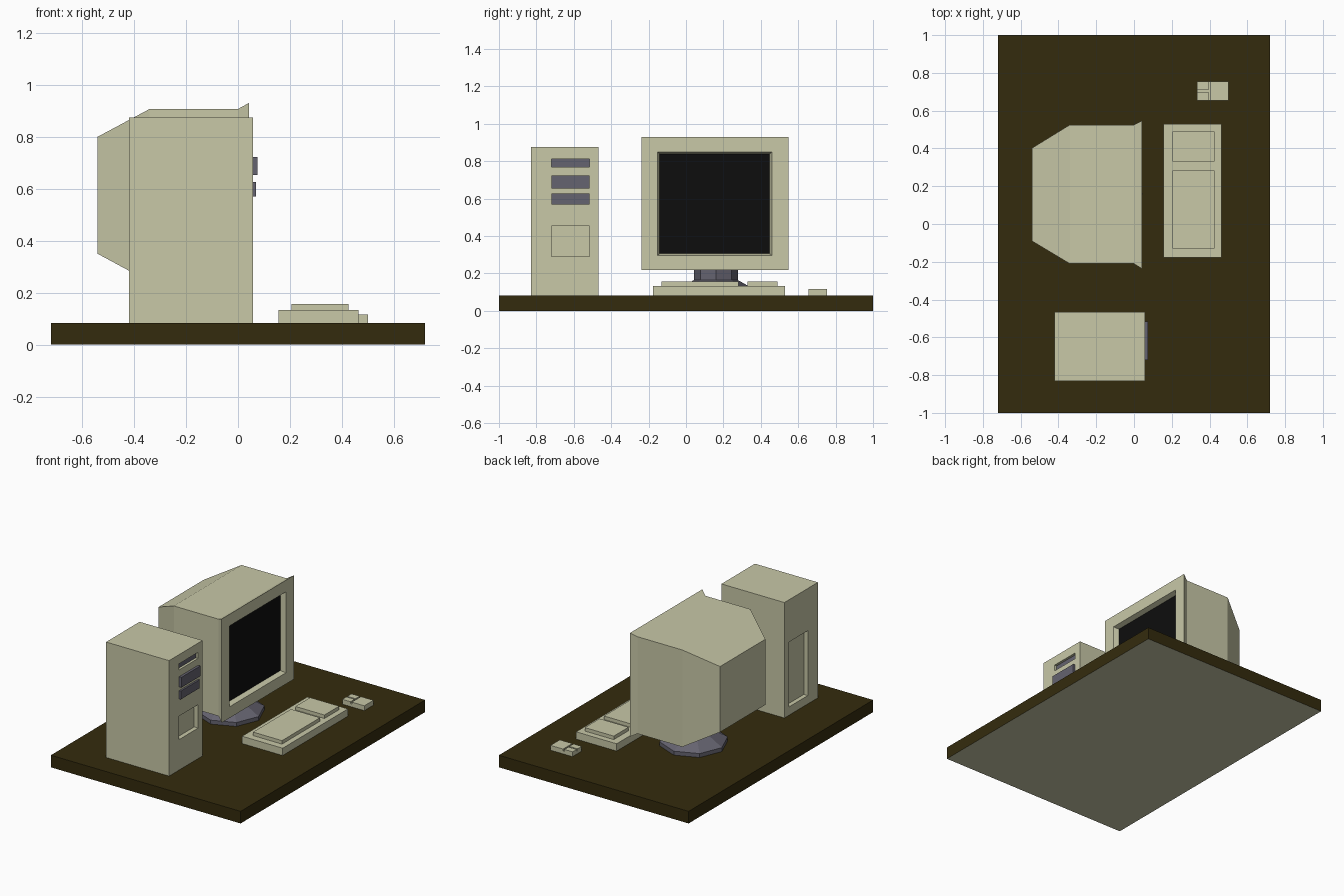
import bpy, bmesh, math
from mathutils import Vector

if "Cube" in bpy.data.objects:
    bpy.data.objects.remove(bpy.data.objects["Cube"])


def material(name, rgb):
    m = bpy.data.materials.new(name)
    m.diffuse_color = (*rgb, 1)
    m.use_nodes = True
    m.node_tree.nodes["Principled BSDF"].inputs["Base Color"].default_value = m.diffuse_color
    return m


BEIGE = material("beige_plastic", (0.58, 0.58, 0.39))
WOOD = material("dark_wood", (0.034, 0.024, 0.004))
SLATE = material("slate_plastic", (0.13, 0.125, 0.16))
BLACK = material("black_glass", (0.004, 0.004, 0.004))


def finish(name, bm, mat):
    bmesh.ops.recalc_face_normals(bm, faces=bm.faces)
    mesh = bpy.data.meshes.new(name)
    bm.to_mesh(mesh)
    bm.free()
    mesh.materials.append(mat)
    ob = bpy.data.objects.new(name, mesh)
    bpy.context.collection.objects.link(ob)
    return ob


def box(name, x, y, z, mat=BEIGE):
    bm = bmesh.new()
    bmesh.ops.create_cube(bm, size=1)
    for v in bm.verts:
        v.co = Vector([(r[0] + r[1]) / 2 + c * (r[1] - r[0])
                       for r, c in zip((x, y, z), v.co)])
    return finish(name, bm, mat)


def loft(name, rings, mat):
    """Join equal-length rings of points with quads and cap both ends."""
    bm = bmesh.new()
    vs = [[bm.verts.new(p) for p in r] for r in rings]
    n = len(rings[0])
    for a, b in zip(vs, vs[1:]):
        for i in range(n):
            j = (i + 1) % n
            bm.faces.new((a[i], a[j], b[j], b[i]))
    bm.faces.new(vs[0])
    bm.faces.new(vs[-1])
    return finish(name, bm, mat)


def carve(target, name, x, y, z):
    cutter = box(name, x, y, z)
    cutter.hide_render = True
    cutter.display_type = 'WIRE'
    mod = target.modifiers.new(name, 'BOOLEAN')
    mod.object = cutter
    mod.operation = 'DIFFERENCE'
    mod.solver = 'EXACT'


T = 0.083  # table top height

# Table slab, with a pale underside
table = box("table_top", (-0.72, 0.72), (-1, 1), (0, T), WOOD)
table.data.materials.append(BEIGE)
for p in table.data.polygons:
    if p.normal.z < -0.9:
        p.material_index = 1

# Computer tower with recessed front bay, drive slot and rear panel
BAY = (-0.72, -0.515)
tower = box("tower_case", (-0.42, 0.058), (-0.83, -0.467), (T, 0.875))
carve(tower, "front_bay_cutter", (0.028, 0.1), BAY, (0.292, 0.453))
carve(tower, "slot_cutter", (0.038, 0.1), BAY, (0.77, 0.812))
carve(tower, "rear_panel_cutter", (-0.5, -0.39), BAY, (0.14, 0.585))
box("drive_slot", (0.03, 0.041), BAY, (0.77, 0.812), SLATE)
box("upper_drive", (0.05, 0.075), BAY, (0.653, 0.723), SLATE)
box("lower_drive", (0.05, 0.07), BAY, (0.57, 0.627), SLATE)

# Monitor shell: rectangles lofted from the back, round the bezel, into the screen
sections = [  # x, y range, z range
    (-0.54, -0.09, 0.402, 0.35, 0.80),
    (-0.34, -0.21, 0.525, 0.242, 0.907),
    (0.0, -0.21, 0.525, 0.242, 0.907),
    (0.042, -0.237, 0.547, 0.218, 0.93),
    (0.042, -0.153, 0.46, 0.295, 0.85),
    (0.006, -0.141, 0.447, 0.306, 0.839),
]
loft("monitor_shell", [[(x, a, c), (x, b, c), (x, b, d), (x, a, d)]
                       for x, a, b, c, d in sections], BEIGE)
box("monitor_screen", (0.0, 0.008), (-0.141, 0.447), (0.306, 0.839), BLACK)

# Eight-sided monitor stand
stand = [(0.215, T), (0.215, 0.11), (0.117, 0.165), (0.117, 0.26)]
loft("monitor_stand", [[(-0.17 + r * math.cos(i * math.pi / 4),
                         0.16 + r * math.sin(i * math.pi / 4), z)
                        for i in range(8)] for r, z in stand], SLATE)

# Keyboard with two raised key blocks
box("keyboard_base", (0.155, 0.463), (-0.177, 0.53), (T, 0.133))
box("main_keys", (0.205, 0.425), (-0.13, 0.282), (0.13, 0.157))
box("number_keys", (0.205, 0.425), (0.33, 0.49), (0.13, 0.157))

# Mouse with two buttons separated by shallow grooves
box("mouse_base", (0.333, 0.5), (0.655, 0.755), (T, 0.103))
box("mouse_palm_rest", (0.405, 0.5), (0.655, 0.755), (0.1, 0.116))
for side, y in (("left", (0.655, 0.7)), ("right", (0.71, 0.755))):
    box(f"mouse_{side}_button", (0.333, 0.395), y, (0.1, 0.116))
